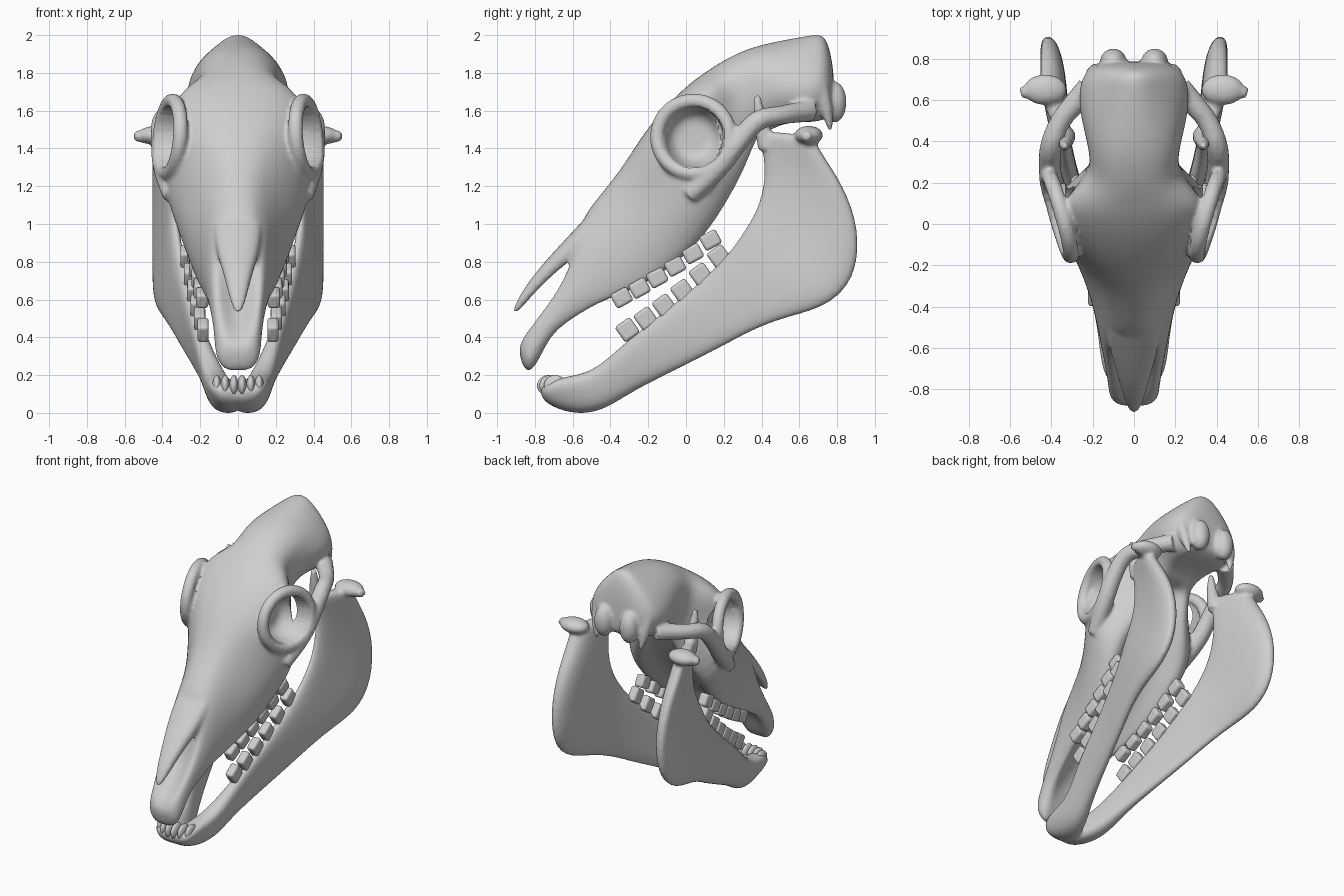
import bpy, bmesh, math
from mathutils import Vector

if "Cube" in bpy.data.objects:
    bpy.data.objects.remove(bpy.data.objects["Cube"])

bone = bpy.data.materials.new("bone grey")
bone.diffuse_color = (0.62, 0.62, 0.62, 1)
bone.use_nodes = True
bone.node_tree.nodes["Principled BSDF"].inputs["Base Color"].default_value = bone.diffuse_color


def activate(objs):
    bpy.ops.object.select_all(action='DESELECT')
    for o in objs:
        o.select_set(True)
    bpy.context.view_layer.objects.active = objs[0]


def from_bmesh(name, bm):
    bmesh.ops.recalc_face_normals(bm, faces=bm.faces)
    me = bpy.data.meshes.new(name)
    bm.to_mesh(me)
    bm.free()
    ob = bpy.data.objects.new(name, me)
    bpy.context.collection.objects.link(ob)
    return ob


def loft(name, rings):
    """Skin closed rings of points and round them with subdivision."""
    bm = bmesh.new()
    vs = [[bm.verts.new(p) for p in r] for r in rings]
    n = len(rings[0])
    for r0, r1 in zip(vs, vs[1:]):
        for i in range(n):
            j = (i + 1) % n
            bm.faces.new((r0[i], r0[j], r1[j], r1[i]))
    bm.faces.new(vs[0])
    bm.faces.new(vs[-1])
    ob = from_bmesh(name, bm)
    ob.modifiers.new("round", 'SUBSURF').levels = 2
    return ob


def tube(name, pts, loop=False):
    """Tapered round bar through (x, y, z, radius) points."""
    cu = bpy.data.curves.new(name, 'CURVE')
    cu.dimensions = '3D'
    cu.bevel_depth = 1
    cu.bevel_resolution = 3
    cu.use_fill_caps = True
    sp = cu.splines.new('NURBS')
    sp.points.add(len(pts) - 1)
    for p, (x, y, z, r) in zip(sp.points, pts):
        p.co = (x, y, z, 1)
        p.radius = r
    sp.order_u = 3
    sp.use_endpoint_u = not loop
    sp.use_cyclic_u = loop
    ob = bpy.data.objects.new(name, cu)
    bpy.context.collection.objects.link(ob)
    return ob


def ball(name, loc, size):
    bm = bmesh.new()
    bmesh.ops.create_uvsphere(bm, u_segments=32, v_segments=16, radius=1)
    for v in bm.verts:
        v.co = Vector(a * b for a, b in zip(v.co, size)) + Vector(loc)
    return from_bmesh(name, bm)


def finish(ob):
    ob.data.materials.clear()
    ob.data.materials.append(bone)
    activate([ob])
    bpy.ops.object.shade_smooth_by_angle(angle=math.radians(50))


def fuse(name, parts, press=None):
    """Blend overlapping parts into one skin, then press hollows into it."""
    activate(parts)
    bpy.ops.object.convert(target='MESH')
    bpy.ops.object.join()
    ob = bpy.context.view_layer.objects.active
    ob.name = name
    m = ob.modifiers.new("skin", 'REMESH')
    m.mode = 'VOXEL'
    m.voxel_size = 0.012
    m = ob.modifiers.new("soften", 'SMOOTH')
    m.factor = 0.5
    m.iterations = 5
    activate([ob])
    bpy.ops.object.convert(target='MESH')
    if press:
        for v in ob.data.vertices:
            press(v)
    finish(ob)


def skull_ring(ty, tz, by, bz, brow, side, nose=True):
    """Symmetric section; the muzzle is troughed, the palate arched."""
    dip = min(.65, max(0, 3 * (bz - .19))) if nose and bz < .54 else 0
    arch = .22 if -.75 < by < .4 else 0
    brow, side = brow * 1.04, side * 1.04
    a = brow * (.8 if dip else .4 if ty > .4 else .55)
    c = brow + .75 * (side - brow)
    e = side * (.65 + .27 * math.exp(-((by + .3) / .35) ** 2))
    half = [(0, dip), (a, 0 if dip else .03), (brow, .2), (c, .45), (side, .7),
            (e, 1), (e * .55, 1 - arch * .8), (0, 1 - arch)]
    full = half + [(-x, v) for x, v in half[-2:0:-1]]
    return [(x, ty + (by - ty) * v, tz + (bz - tz) * v) for x, v in full]


# Cranium, from muzzle tip to the back of the head
cranium = loft("cranium", [skull_ring(*s) for s in (
    (-.905, .345, -.845, .19, .09, .11),
    (-.835, .46, -.775, .28, .11, .12),
    (-.72, .61, -.71, .41, .125, .13),
    (-.62, .79, -.57, .495, .14, .155),
    (-.58, 1.0, -.44, .555, .14, .175),
    (-.475, 1.135, -.26, .61, .155, .21),
    (-.345, 1.295, -.06, .72, .18, .28),
    (-.255, 1.445, .11, .87, .25, .35),
    (-.135, 1.605, .23, 1.05, .35, .41),
    (.01, 1.745, .34, 1.26, .38, .24),
    (.09, 1.80, .39, 1.42, .29, .21),
    (.17, 1.855, .42, 1.48, .19, .20),
    (.32, 1.935, .50, 1.53, .20, .23),
    (.50, 1.975, .60, 1.54, .19, .27),
    (.67, 2.005, .69, 1.54, .15, .27),
    (.745, 2.015, .75, 1.56, .12, .23),
    (.785, 1.81, .79, 1.59, .12, .14))])

# Pointed nasal bone over the open nose
nasal = loft("nasal", [skull_ring(*s, .9 * w, w, False) for *s, w in (
    (-.925, .53, -.905, .52, .018),
    (-.875, .635, -.84, .59, .045),
    (-.785, .76, -.74, .69, .07),
    (-.68, .875, -.61, .80, .105),
    (-.565, 1.0, -.48, .90, .13),
    (-.44, 1.13, -.37, 1.03, .12))])

parts = [cranium, nasal]
for s in (1, -1):
    # Raised rim around the eye socket
    rim = []
    for i in range(14):
        t = math.tau * i / 14
        c, d = math.cos(t), math.sin(t)
        rim.append((s * (.36 + .055 * c - .015 * d), .04 + .197 * c, 1.46 + .197 * d, .04))
    parts.append(tube("socket_rim", rim, True))
    # Cheek ridge running back into the cheek arch
    parts.append(tube("cheek_arch", [
        (s * .35, .02, 1.15, .05), (s * .395, .16, 1.28, .06), (s * .41, .28, 1.44, .055),
        (s * .405, .38, 1.56, .055), (s * .36, .50, 1.575, .05), (s * .29, .58, 1.59, .055),
        (s * .22, .66, 1.60, .06)]))
    # Neck joint knobs and downward spikes at the back
    parts.append(ball("neck_joint", (s * .10, .785, 1.645), (.065, .065, .11)))
    parts.append(tube("rear_spike", [
        (s * .19, .70, 1.74, .05), (s * .20, .745, 1.62, .04), (s * .17, .765, 1.50, .014)]))


def press_socket(v):
    """Bowl-shaped hollow inside each eye socket rim."""
    r = math.hypot(v.co.y - .04, v.co.z - 1.46) / .16
    if r < 1:
        limit = .23 + .12 * r ** 5
        v.co.x = max(-limit, min(limit, v.co.x))


fuse("skull", parts, press_socket)


def jaw_ring(s, uy, uz, ly, lz):
    """Blade section; it spreads sideways with height and thickens at the chin."""
    xu = min(.33, .35 * math.sqrt(uz - .1))
    xl = min(.42, max(.025, .225 + .32 * ly))
    t = .043 + .037 * min(1, max(0, (-.25 - uy) / .3))
    back = 1.35 if ly > .6 else 1
    side = [(.8, .08), (1, .35), (back, .7), (.75 * back, .93)]
    prof = [(0, 0)] + side + [(0, 1)] + [(-k, v) for k, v in reversed(side)]
    return [(s * (xu + (xl - xu) * v + k * t), uy + (ly - uy) * v, uz + (lz - uz) * v)
            for k, v in prof]


# Lower jaw: two blades meeting at the chin, upper edge to lower edge
jaw_sections = (
    (-.79, .13, -.755, .06), (-.69, .19, -.67, .01), (-.57, .205, -.55, -.015),
    (-.46, .25, -.42, .015), (-.33, .375, -.28, .11), (-.15, .52, -.05, .22),
    (.05, .68, .20, .345), (.22, .85, .46, .485), (.30, .98, .74, .535),
    (.37, 1.1, .915, .69), (.405, 1.25, .935, .97), (.395, 1.38, .84, 1.21),
    (.385, 1.45, .725, 1.37), (.40, 1.50, .68, 1.47))
parts = []
for s in (1, -1):
    parts.append(loft("jaw_blade", [jaw_ring(s, *q) for q in jaw_sections]))
    parts.append(tube("jaw_prong", [
        (s * .33, .43, 1.40, .05), (s * .33, .39, 1.56, .04), (s * .34, .375, 1.68, .018)]))
    parts.append(ball("jaw_hinge", (s * .43, .65, 1.47), (.105, .075, .05)))
    parts.append(tube("hinge_tip", [
        (s * .42, .66, 1.465, .05), (s * .49, .645, 1.465, .045), (s * .55, .635, 1.465, .025)]))
fuse("lower_jaw", parts)


def tooth(name, loc, size, angle):
    bpy.ops.mesh.primitive_cube_add(size=1, location=loc, rotation=(angle, 0, 0))
    ob = bpy.context.object
    ob.name = name
    ob.scale = size
    bpy.ops.object.transform_apply(location=False, rotation=False, scale=True)
    m = ob.modifiers.new("round", 'BEVEL')
    m.width = .016
    m.segments = 3
    finish(ob)


for s in (1, -1):
    # Cheek teeth in gently curving rows
    for i in range(6):
        tooth("upper_tooth", (s * (.19 + .012 * i), -.34 + .094 * i,
              .61 + .047 * i + .0028 * i * i), (.065, .098, .085), .5)
        tooth("lower_tooth", (s * (.185 + .018 * i), -.31 + .097 * i,
              .44 + .055 * i + .0045 * i * i), (.06, .098, .10), .62)
    # Front teeth
    for x in (.022, .068, .112):
        finish(ball("front_tooth", (s * x, -.73 + 3 * x * x, .145), (.024, .06, .055)))
